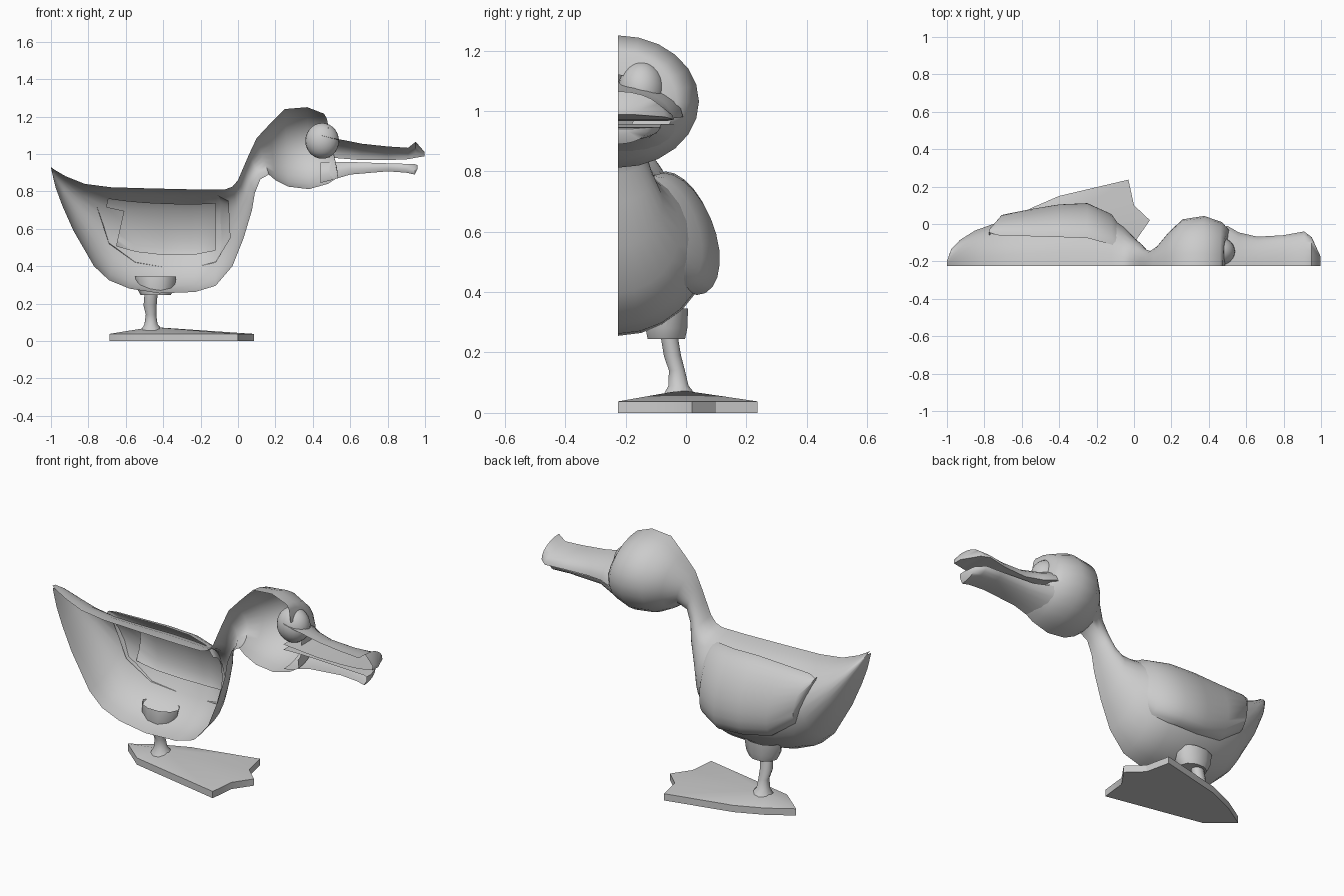
import bpy, bmesh
from math import sin, cos, pi

if "Cube" in bpy.data.objects:
    bpy.data.objects.remove(bpy.data.objects["Cube"], do_unlink=True)

CUT = -0.225  # open centre plane of the half bird

grey = bpy.data.materials.new("plain_grey")
grey.use_nodes = True
grey.diffuse_color = (0.6, 0.6, 0.6, 1)
grey.node_tree.nodes["Principled BSDF"].inputs["Base Color"].default_value = (0.6, 0.6, 0.6, 1)


def finish(name, bm, angle=50):
    bmesh.ops.recalc_face_normals(bm, faces=bm.faces)
    mesh = bpy.data.meshes.new(name)
    bm.to_mesh(mesh)
    bm.free()
    mesh.materials.append(grey)
    ob = bpy.data.objects.new(name, mesh)
    bpy.context.collection.objects.link(ob)
    bpy.ops.object.select_all(action='DESELECT')
    ob.select_set(True)
    bpy.context.view_layer.objects.active = ob
    bpy.ops.object.shade_smooth_by_angle(angle=angle * pi / 180)


def bridge(bm, rings, closed=False):
    for a, b in zip(rings, rings[1:]):
        n = len(a)
        for i in range(n if closed else n - 1):
            j = (i + 1) % n
            bm.faces.new((a[i], a[j], b[j], b[i]))


def arc_loft(bm, sections, steps=12):
    """Each section is an arc from a top point to a bottom point, bulging along +y."""
    rings = []
    for top, bottom, bulge in sections:
        ring = []
        for i in range(steps + 1):
            t = pi * i / steps
            p = [(a + b) / 2 + (a - b) / 2 * cos(t) for a, b in zip(top, bottom)]
            p[1] += bulge * sin(t)
            ring.append(bm.verts.new(p))
        rings.append(ring)
    bridge(bm, rings)


def half(x1, z1, x2, z2, width):
    return (x1, CUT, z1), (x2, CUT, z2), width


# Half shell running from the tail through the neck to the face
bm = bmesh.new()
arc_loft(bm, [half(*s) for s in (
    (-1, .93, -.998, .915, .03), (-.98, .915, -.975, .82, .09),
    (-.92, .88, -.94, .725, .14), (-.82, .84, -.88, .59, .19),
    (-.68, .822, -.77, .4, .235), (-.58, .819, -.69, .325, .255),
    (-.48, .816, -.58, .28, .275), (-.35, .813, -.42, .255, .295),
    (-.22, .81, -.23, .262, .29), (-.12, .81, -.12, .295, .255),
    (-.07, .81, -.03, .4, .205), (-.03, .825, .03, .55, .15),
    (0, .86, .075, .7, .115), (.03, .93, .09, .79, .09),
    (.06, 1, .12, .865, .08), (.1, 1.085, .165, .89, .11),
    (.17, 1.16, .2, .86, .18), (.25, 1.24, .27, .825, .25),
    (.37, 1.25, .38, .812, .268), (.46, 1.215, .48, .84, .235),
    (.475, 1.19, .535, .875, .195), (.485, 1.12, .53, .92, .06))])
# Opening behind the wing, so that the wing forms a pouch in the shell
pouch = [f for f in bm.faces if -.66 < f.calc_center_median().x < -.14
         and .47 < f.calc_center_median().z < .74]
bmesh.ops.delete(bm, geom=pouch, context='FACES')
finish("body_neck_head", bm)


# Bill halves: a curved outside and a flat mouth side, meeting at the lip
def bill(name, sections, steps=6):
    bm = bmesh.new()
    rings = []
    for x, z_crown, z_lip, width in sections:
        arc = [(x, CUT + width * sin(t), z_lip + (z_crown - z_lip) * cos(t))
               for t in (pi / 2 * i / steps for i in range(steps + 1))]
        rings.append([bm.verts.new(p) for p in arc + [(x, CUT, z_lip)]])
    bridge(bm, rings)
    bm.faces.new(rings[-1])
    finish(name, bm)


bill("upper_bill", (
    (.44, 1.1, .985, .2), (.5, 1.085, .98, .215), (.56, 1.075, .975, .18),
    (.66, 1.055, .967, .157), (.8, 1.04, .967, .165), (.91, 1.033, .972, .185),
    (.95, 1.065, .98, .155), (.998, 1.01, .988, .05)))
bill("lower_bill", (
    (.44, .845, .955, .2), (.5, .86, .957, .19), (.6, .89, .957, .145), (.8, .907, .95, .14),
    (.9, .9, .947, .14), (.945, .89, .945, .1), (.96, .92, .94, .04)))

# Folded wing lying over the flank
bm = bmesh.new()
arc_loft(bm, [((x, ya, za), (x + lean, yb, zb), w) for x, ya, za, lean, yb, zb, w in (
    (-.775, -.06, .78, .02, -.05, .72, .0), (-.775, -.045, .78, .02, -.035, .72, .02),
    (-.73, -.06, .79, .04, -.01, .52, .08),
    (-.57, -.065, .795, .02, .01, .42, .1), (-.4, -.07, .8, 0, .03, .395, .115),
    (-.25, -.075, .795, 0, .035, .39, .12), (-.12, -.11, .785, 0, -.02, .42, .11),
    (-.05, -.15, .75, .01, -.1, .55, .06))])
finish("wing", bm)

# Eye
bm = bmesh.new()
bmesh.ops.create_uvsphere(bm, u_segments=24, v_segments=14, radius=0.09)
bmesh.ops.scale(bm, vec=(1, .87, 1.06), verts=bm.verts)
bmesh.ops.translate(bm, vec=(.45, -.147, 1.07), verts=bm.verts)
finish("eye", bm)

# Leg with a flared ankle and a feathered thigh widening into the belly
bm = bmesh.new()
rings = []
for x, y, z, rx, ry in ((-.46, -.02, .055, .06, .06), (-.465, -.025, .09, .035, .035),
                        (-.465, -.03, .14, .028, .028), (-.47, -.045, .19, .035, .03),
                        (-.465, -.055, .25, .035, .03), (-.44, -.065, .245, .08, .065),
                        (-.44, -.065, .28, .1, .073), (-.44, -.06, .345, .11, .07)):
    rings.append([bm.verts.new((x + rx * cos(a), y + ry * sin(a), z))
                  for a in (pi * k / 5 for k in range(10))])
bridge(bm, rings, True)
finish("leg", bm)

# Webbed foot with a pointed heel and a raised point under the leg
outline = ((-.687, 0), (-.55, -.115), (0, -.225), (.015, -.08), (.085, .02),
           (0, .1), (-.03, .237), (-.4, .15), (-.55, .085))
bm = bmesh.new()
low = [bm.verts.new((x, y, 0)) for x, y in outline]
high = [bm.verts.new((x, y, .038)) for x, y in outline]
peak = bm.verts.new((-.46, -.015, .075))
bridge(bm, [low, high], True)
bm.faces.new(low)
for i, v in enumerate(high):
    bm.faces.new((v, high[(i + 1) % len(high)], peak))
finish("webbed_foot", bm, 30)
